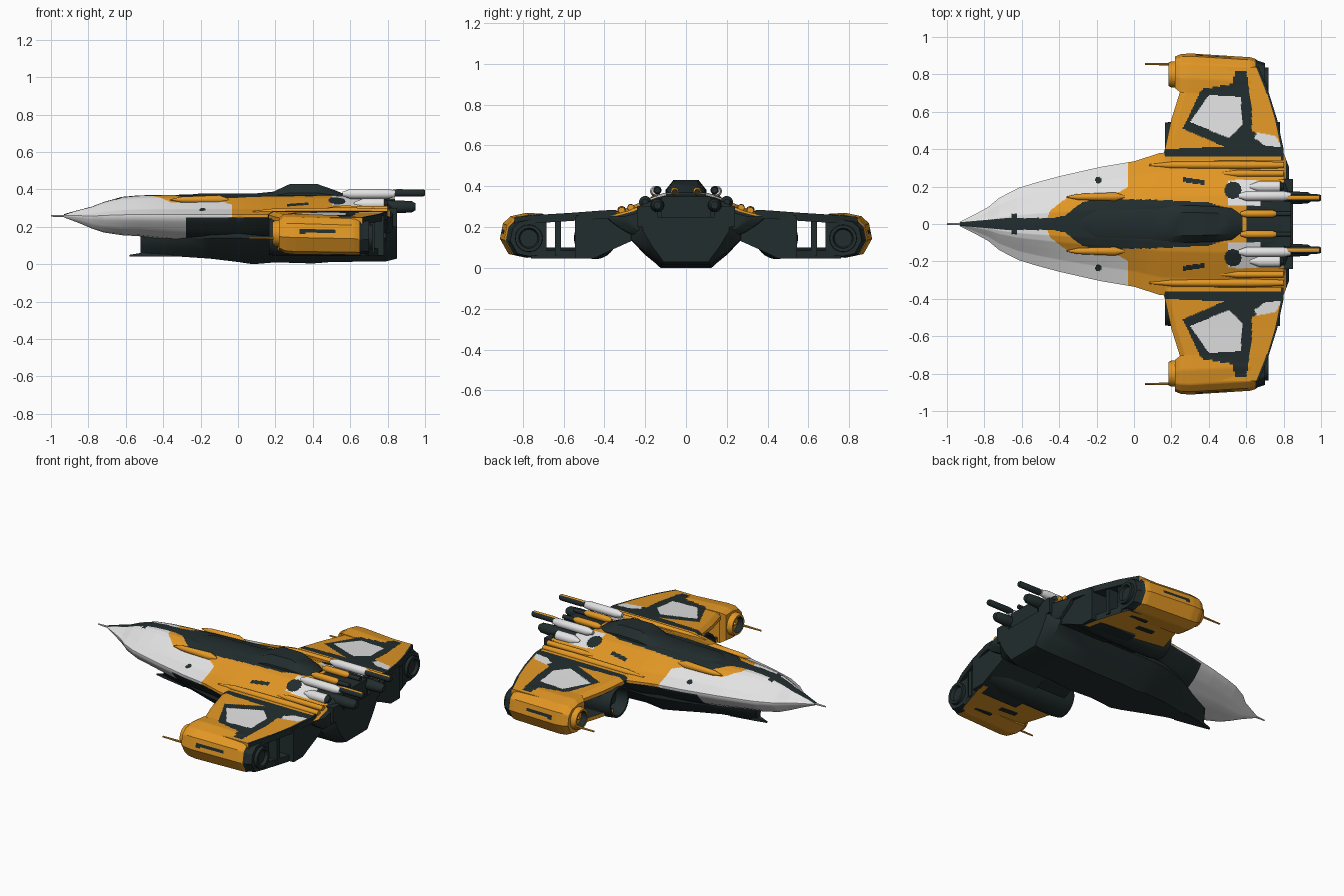
import bpy, bmesh, math

if "Cube" in bpy.data.objects:
    bpy.data.objects.remove(bpy.data.objects["Cube"])

# Colours
MATS = []
for nm, c in [("orange paint", (0.76, 0.31, 0.018)), ("dark metal", (0.016, 0.026, 0.027)),
              ("light grey paint", (0.76, 0.76, 0.76))]:
    m = bpy.data.materials.new(nm)
    m.diffuse_color = (*c, 1)
    m.use_nodes = True
    m.node_tree.nodes["Principled BSDF"].inputs["Base Color"].default_value = m.diffuse_color
    MATS.append(m)
ORANGE, DARK, GREY = 0, 1, 2


# Helpers
def lerp(table, x):
    """Interpolate rows (x, values...) of a station table."""
    if x <= table[0][0]:
        return table[0][1:]
    for a, b in zip(table, table[1:]):
        if x <= b[0]:
            t = (x - a[0]) / (b[0] - a[0])
            return tuple(p + (q - p) * t for p, q in zip(a[1:], b[1:]))
    return table[-1][1:]


def steps(a, b, n):
    return [a + (b - a) * i / n for i in range(n + 1)]


def inside(poly, x, y):
    hit = False
    for (x1, y1), (x2, y2) in zip(poly, poly[1:] + poly[:1]):
        if (y1 > y) != (y2 > y) and x < x1 + (y - y1) * (x2 - x1) / (y2 - y1):
            hit = not hit
    return hit


def loft(name, rings, paint=DARK, mirror=False):
    """Skin closed rings; paint is a colour or a rule of (centre, normal)."""
    bm = bmesh.new()
    vs = [[bm.verts.new(p) for p in r] for r in rings]
    n = len(rings[0])
    for a, b in zip(vs, vs[1:]):
        for i in range(n):
            j = (i + 1) % n
            bm.faces.new((a[i], a[j], b[j], b[i]))
    bm.faces.new(vs[0])
    bm.faces.new(vs[-1])
    bmesh.ops.recalc_face_normals(bm, faces=bm.faces)
    bm.normal_update()
    for f in bm.faces:
        f.material_index = paint(f.calc_center_median(), f.normal) if callable(paint) else paint
    me = bpy.data.meshes.new(name)
    bm.to_mesh(me)
    bm.free()
    for m in MATS:
        me.materials.append(m)
    ob = bpy.data.objects.new(name, me)
    bpy.context.collection.objects.link(ob)
    if mirror:
        ob.modifiers.new("mirror", 'MIRROR').use_axis = (False, True, False)
    return ob


def lathe(name, y, z, profile, paint=DARK, mirror=True, n=24):
    """Round part along x from (x, radius) pairs."""
    rings = [[(x, y + r * math.cos(k * math.tau / n), z + r * math.sin(k * math.tau / n))
              for k in range(n)] for x, r in profile]
    return loft(name, rings, paint, mirror)


def prism(name, x0, x1, profile, paint=DARK, mirror=True):
    """Extrude a (y, z) outline along x."""
    return loft(name, [[(x, y, z) for y, z in profile] for x in (x0, x1)], paint, mirror)


def box(name, x0, x1, y0, y1, z0, z1, paint=DARK, mirror=True):
    return prism(name, x0, x1, [(y0, z0), (y1, z0), (y1, z1), (y0, z1)], paint, mirror)


# Fuselage: x, half width, top, chine, bottom
HULL = [(-0.93, .012, .268, .258, .25), (-0.85, .052, .29, .255, .22), (-0.78, .09, .308, .25, .19),
        (-0.72, .14, .332, .25, .17), (-0.62, .192, .36, .25, .155), (-0.53, .22, .368, .25, .15),
        (-0.4, .255, .371, .25, .135), (-0.18, .305, .372, .25, .11), (0, .335, .372, .25, .10),
        (.14, .38, .372, .25, .10), (.5, .40, .37, .24, .12), (.8, .38, .35, .24, .13),
        (.83, .30, .33, .24, .14)]
TOP = [(0, 1), (.25, .98), (.38, .88), (.54, .66), (.75, .36), (1, .13)]
BOT = [(0, 1), (.3, 1), (.5, .93), (.75, .62), (.92, .25), (1, 0)]


def hull_ring(x):
    w, zt, zc, zb = lerp(HULL, x)
    r = [(x, u * w, zc + (zt - zc) * lerp(TOP, abs(u))[0]) for u in steps(-1, 1, 120)]
    return r + [(x, u * w, zc + (zb - zc) * lerp(BOT, abs(u))[0]) for u in steps(1, -1, 32)]


CANOPY = [(-.45, -.01), (-.45, .03), (-.37, .045), (-.28, .115), (-.2, .135), (.1, .13),
          (.4, .115), (.51, .08), (.56, -.01)]
COLLAR = [(-.48, -.01), (-.45, .07), (-.36, .14), (-.1, .16), (-.03, .2), (0, .2), (0, -.01)]


def hull_paint(c, n):
    x, y, z = c.x, abs(c.y), c.z
    if x > .81 or (x > -.28 and (n.z < -.1 or z < .25)):
        return DARK
    if n.z < 0:
        return GREY
    if inside(CANOPY, x, y) or (x < -.4 and y < min(.032, .012 + (x + .9) * .09)):
        return DARK
    if abs(x + .64) < .014 and y < .055:
        return DARK
    if math.hypot(x - .53, y - .18) < .045 or math.hypot(x + .19, y - .235) < .017:
        return DARK
    if .26 < x < .38 and abs(y - .23 + (x - .32) * .15) < .013:
        return DARK
    if x > .6 and (y < .1 or (x > .68 and y < .22)):
        return DARK
    if .5 < x <= .68 and .1 < y < .235:
        return GREY
    return ORANGE if x > -.03 or inside(COLLAR, x, y) else GREY


loft("fuselage", [hull_ring(x) for x in steps(-.93, .83, 300)], hull_paint)
lathe("nose_probe", 0, .258, [(-1, .004), (-.9, .008)], GREY, False, 10)

# Keel body: x, top half width, top, bottom half width, bottom
KEEL = [(-.52, .03, .17, .015, .045), (-.3, .15, .18, .05, .04), (-.15, .22, .19, .09, .03),
        (0, .26, .2, .12, .012), (.08, .27, .2, .125, 0), (.2, .27, .2, .12, .01),
        (.4, .27, .2, .125, .004), (.5, .27, .2, .12, .012), (.79, .27, .2, .12, .015),
        (.85, .21, .25, .11, .03)]


def keel_ring(x):
    wt, zt, wb, zb = lerp(KEEL, x)
    half = [(wb, zb), (wb + (wt - wb) * .2, zb + (zt - zb) * .13),
            (wb + (wt - wb) * .52, zb + (zt - zb) * .32), (wt, zb + (zt - zb) * .68), (wt, zt)]
    return [(x, y, z) for y, z in half] + [(x, -y, z) for y, z in reversed(half)]


loft("keel_body", [keel_ring(s[0]) for s in KEEL])
loft("chin_spike", [[(x, -w, .042), (x, w, .042), (x, w, z), (x, -w, z)]
                    for x, w, z in [(-.58, .004, .05), (-.51, .02, .062), (-.35, .05, .1)]])

# Canopy and dorsal hump: x, half width, top
HUMP = [(-.3, .03, .368), (-.2, .09, .378), (.1, .1, .379), (.19, .1, .388), (.28, .1, .43),
        (.42, .095, .43), (.52, .085, .395), (.58, .05, .37)]
loft("canopy_hump", [[(x, -w, .34), (x, -w, .35 + (zt - .35) * .4), (x, -.62 * w, zt),
                      (x, .62 * w, zt), (x, w, .35 + (zt - .35) * .4), (x, w, .34)] for x, w, zt in HUMP])

# Ridges on the hull
lathe("canopy_rail", .145, .345, [(-.36, .003), (-.3, .016), (-.1, .024), (-.05, .006)], ORANGE)
lathe("wing_root_ridge", .315, .281, [(.08, .004), (.2, .018), (.6, .022), (.8, .016)], ORANGE)
lathe("shoulder_ridge", .27, .295, [(.45, .004), (.55, .018), (.8, .016)], ORANGE)

# Wing: y, leading edge, trailing edge, top
WING = [(.34, .15, .80, .284), (.4, .165, .80, .282), (.56, .20, .765, .27), (.72, .25, .715, .26),
        (.84, .27, .665, .25)]
FRAME = [(.26, .51), (.29, .57), (.36, .72), (.53, .75), (.54, .82), (.60, .82), (.63, .62),
         (.63, .50), (.80, .40), (.80, .36), (.16, .36), (.16, .40), (.48, .415)]
PANEL = [(.30, .545), (.40, .69), (.57, .68), (.58, .53), (.505, .46)]
PATCH = [(.64, .46), (.66, .49), (.76, .47), (.79, .41), (.70, .42)]


def wing_ring(y):
    a, b, zt = lerp(WING, y)
    top = [(x, y, zt - .018 * max(0, 1 - (x - a) / .03)) for x in steps(a, b, 100)]
    return top + [(x, y, zt - .04) for x in steps(b, a, 6)]


def wing_paint(c, n):
    if n.z < -.5 or n.x > .6 or c.x > lerp(WING, c.y)[1] - .012:
        return DARK
    if inside(PANEL, c.x, c.y) or inside(PATCH, c.x, c.y):
        return GREY
    return DARK if inside(FRAME, c.x, c.y) else ORANGE


loft("wing_top", [wing_ring(y) for y in steps(.34, .84, 90)], wing_paint, True)


def belly_ring(y):
    a, b, _ = lerp(WING, y)
    return [(a + .02, y, .075), (b - .02, y, .045), (b - .02, y, .085), (a + .02, y, .1)]


loft("wing_belly", [belly_ring(y) for y in steps(.46, .76, 8)],
     lambda c, n: ORANGE if n.z < -.5 or n.x < -.5 else DARK, True)
loft("belly_slot", [[(x, .61, z - .004), (x, .64, z - .004), (x, .64, z + .004), (x, .61, z + .004)]
                    for x, z in [(.38, .064), (.5, .058)]], DARK, True)

# Inner nacelle with intake, its faired rear block, and rear ribs
lathe("nacelle", .445, .147, [(.26, .001), (.26, .07), (.165, .085), (.165, .097), (.22, .104),
                              (.65, .102), (.76, .09), (.76, .001)], n=32)
prism("nacelle_fairing", .24, .78, [(.26, .14), (.36, .1), (.54, .1), (.54, .26), (.26, .25)])
prism("nacelle_rear", .45, .78, [(.26, .135), (.36, .09), (.45, .047), (.545, .047), (.545, .25), (.26, .25)])
box("rear_rib", .55, .73, .612, .643, .06, .25)
box("outer_rib", .5, .70, .70, .72, .05, .25)

# Wing tip pod: x, scale, y shift, z shift
POD = [(.70, .06), (.80, .05), (.87, .065), (.912, .14), (.897, .215), (.86, .25), (.78, .267), (.70, .262)]
POD_X = [(.22, .8, .01, .005), (.25, .97, 0, .005), (.3, 1, 0, .003), (.62, .96, -.015, -.004),
         (.65, .93, -.02, -.008), (.66, .86, -.02, -.01), (.70, .84, -.03, -.01)]


def pod_ring(x):
    s, dy, dz = lerp(POD_X, x)
    pts = [(p[0] + (q[0] - p[0]) * k / 8, p[1] + (q[1] - p[1]) * k / 8)
           for p, q in zip(POD, POD[1:] + POD[:1]) for k in range(8)]
    return [(x, .78 + (y - .78) * s + dy, .155 + (z - .155) * s + dz) for y, z in pts]


def pod_paint(c, n):
    slot = .33 < c.x < .52 and abs(c.z - .176) < .011 and c.y > .85
    frame = n.z > .5 and inside(FRAME, c.x, c.y)
    return DARK if c.x > .65 or slot or frame else ORANGE


loft("wing_tip_pod", [pod_ring(x) for x in steps(.22, .70, 48)], pod_paint, True)
lathe("pod_nozzle", .77, .145, [(.66, .07), (.72, .066), (.72, .05), (.69, .04), (.69, .001)])
lathe("pod_intake", .80, .165, [(.32, .07), (.2, .07), (.185, .062), (.185, .05), (.24, .042), (.24, .001)],
      lambda c, n: DARK if math.hypot(c.y - .8, c.z - .165) < .05 else ORANGE)
lathe("intake_core", .80, .165, [(.2, .004), (.24, .02)], ORANGE)
lathe("pod_barrel", .855, .14, [(.06, .005), (.24, .008)], ORANGE, n=10)

# Dorsal guns
lathe("upper_gun_body", .15, .376, [(.56, .012), (.6, .026), (.8, .026), (.84, .018)], GREY)
lathe("upper_gun_barrel", .14, .381, [(.82, .016), (.85, .02), (.99, .019), (1, .014)],
      lambda c, n: ORANGE if n.z > .8 and c.x < .95 else DARK)
lathe("lower_gun", .14, .307, [(.7, .03), (.86, .034), (.93, .03), (.95, .018)])
lathe("gun_shoulder", .2, .322, [(.62, .01), (.67, .03), (.78, .03), (.8, .015)],
      lambda c, n: DARK if n.x > .4 else GREY)
lathe("inner_gun", .055, .375, [(.57, .01), (.6, .02), (.74, .02), (.76, .012)], ORANGE)
lathe("inner_gun_barrel", .055, .372, [(.75, .013), (.84, .013)])
box("gun_mount", .62, .84, -.12, .12, .25, .35, DARK, False)
box("tail_block", .76, .85, .14, .24, .2, .3)

# Smooth shading with sharp edges kept
bpy.ops.object.select_all(action='SELECT')
bpy.context.view_layer.objects.active = bpy.context.selected_objects[0]
bpy.ops.object.shade_smooth_by_angle(angle=math.radians(35))
